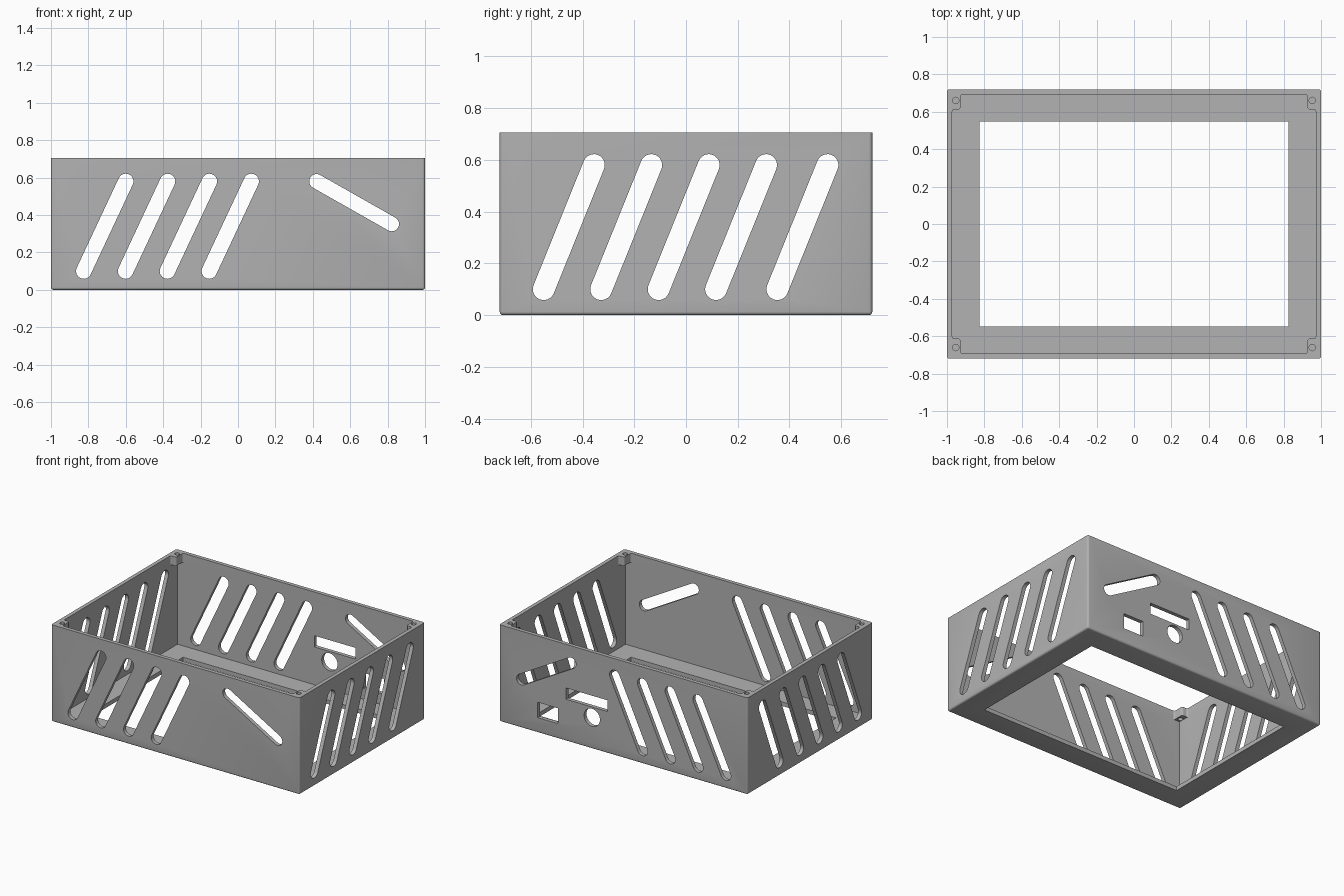
import bpy, bmesh, math
from mathutils import Vector

cube = bpy.data.objects.get("Cube")
if cube:
    bpy.data.objects.remove(cube, do_unlink=True)

W, D, H = 1.0, 0.72, 0.705          # half width, half depth, height
WALL, FLOOR, POST_Z = 0.028, 0.03, 0.64

grey = bpy.data.materials.new("plain_grey")
grey.use_nodes = True
colour = (0.45, 0.45, 0.45, 1)
grey.diffuse_color = colour
grey.node_tree.nodes["Principled BSDF"].inputs["Base Color"].default_value = colour


def prism(name, outline, axis, lo, hi):
    """Extrude a 2D outline along x, y or z between lo and hi."""
    def place(a, b, c):
        return {"x": (c, a, b), "y": (a, c, b), "z": (a, b, c)}[axis]
    bm = bmesh.new()
    face = bm.faces.new([bm.verts.new(place(a, b, lo)) for a, b in outline])
    new = bmesh.ops.extrude_face_region(bm, geom=[face])["geom"]
    shift = Vector(place(0, 0, hi - lo))
    bmesh.ops.translate(bm, verts=[g for g in new if isinstance(g, bmesh.types.BMVert)], vec=shift)
    bmesh.ops.recalc_face_normals(bm, faces=bm.faces)
    mesh = bpy.data.meshes.new(name)
    bm.to_mesh(mesh)
    bm.free()
    mesh.materials.append(grey)
    obj = bpy.data.objects.new(name, mesh)
    bpy.context.collection.objects.link(obj)
    return obj


def rect(a0, b0, a1, b1):
    return [(a0, b0), (a1, b0), (a1, b1), (a0, b1)]


def slot(p, q, r, n=12):
    """Round-ended slot outline; equal ends give a circle."""
    base = math.atan2(q[1] - p[1], q[0] - p[0])
    pts = []
    for (cx, cy), start in ((q, base - math.pi / 2), (p, base + math.pi / 2)):
        for i in range(n + 1):
            t = start + math.pi * i / n
            pts.append((cx + r * math.cos(t), cy + r * math.sin(t)))
    return pts


def circle(x, y, r, n=32):
    return [(x + r * math.cos(math.tau * i / n), y + r * math.sin(math.tau * i / n)) for i in range(n)]


def notched(hx, hy, px, py, r, n=5):
    """Rectangle with its corners cut in for the posts, post edges rounded."""
    def arc(cx, cy, a0, a1):
        angles = [math.radians(a0 + (a1 - a0) * i / n) for i in range(n + 1)]
        return [(cx + r * math.cos(a), cy + r * math.sin(a)) for a in angles]
    corner = arc(hx - r, py - r, 0, 90) + arc(px + r, py + r, 270, 180) + arc(px - r, hy - r, 0, 90)
    pts = []
    for sx, sy in ((1, 1), (-1, 1), (-1, -1), (1, -1)):
        quarter = [(sx * x, sy * y) for x, y in corner]
        pts += quarter if sx * sy > 0 else quarter[::-1]
    return pts


# Outer block with softened bottom and upright edges
body = prism("case_body", rect(-W, -D, W, D), "z", 0, H)
bm = bmesh.new()
bm.from_mesh(body.data)
edges = [e for e in bm.edges if min(v.co.z for v in e.verts) < 0.01]
bmesh.ops.bevel(bm, geom=edges, offset=0.013, segments=4, profile=0.5, affect="EDGES")
bm.to_mesh(body.data)
bm.free()

cutters = []


def cut(name, outline, axis, lo, hi):
    cutters.append(prism(name, outline, axis, lo, hi))


# Hollow inside, corner posts under the rim, floor opening
ix, iy = W - WALL, D - WALL
cut("cavity", rect(-ix, -iy, ix, iy), "z", FLOOR, POST_Z)
cut("post_cavity", notched(ix, iy, 0.928, 0.613, 0.012), "z", 0.3, 0.8)
cut("floor_opening", rect(-0.825, -0.548, 0.825, 0.548), "z", -0.1, 0.1)
for sx in (-1, 1):
    for sy in (-1, 1):
        cut("screw_hole", circle(sx * 0.953, sy * 0.661, 0.017, 20), "z", 0.5, 0.8)

# Slanted vents through the front and back walls
for i in range(4):
    x = -0.825 + 0.2237 * i
    cut("front_vent", slot((x, 0.1), (x + 0.225, 0.58), 0.041), "y", -1, 1)
cut("cross_vent", slot((0.42, 0.58), (0.822, 0.352), 0.039), "y", -1, 1)

# Slanted vents through both side walls
for y in (-0.55, -0.328, -0.106, 0.116, 0.353):
    cut("side_vent", slot((y, 0.1), (y + 0.194, 0.58), 0.042), "x", -1.2, 1.2)

# Connector openings in the back wall
cut("wide_port", rect(0.13, 0.305, 0.463, 0.387), "y", 0.6, 0.8)
cut("small_port", rect(0.528, 0.11, 0.69, 0.222), "y", 0.6, 0.8)
cut("round_port", circle(0.253, 0.228, 0.064), "y", 0.6, 0.8)

for c in cutters:
    mod = body.modifiers.new(c.name, "BOOLEAN")
    mod.operation, mod.solver, mod.object = "DIFFERENCE", "EXACT", c

bpy.ops.object.select_all(action="DESELECT")
body.select_set(True)
bpy.context.view_layer.objects.active = body
bpy.ops.object.convert(target="MESH")
for c in cutters:
    bpy.data.objects.remove(c, do_unlink=True)
bpy.ops.object.shade_smooth_by_angle(angle=math.radians(30))
